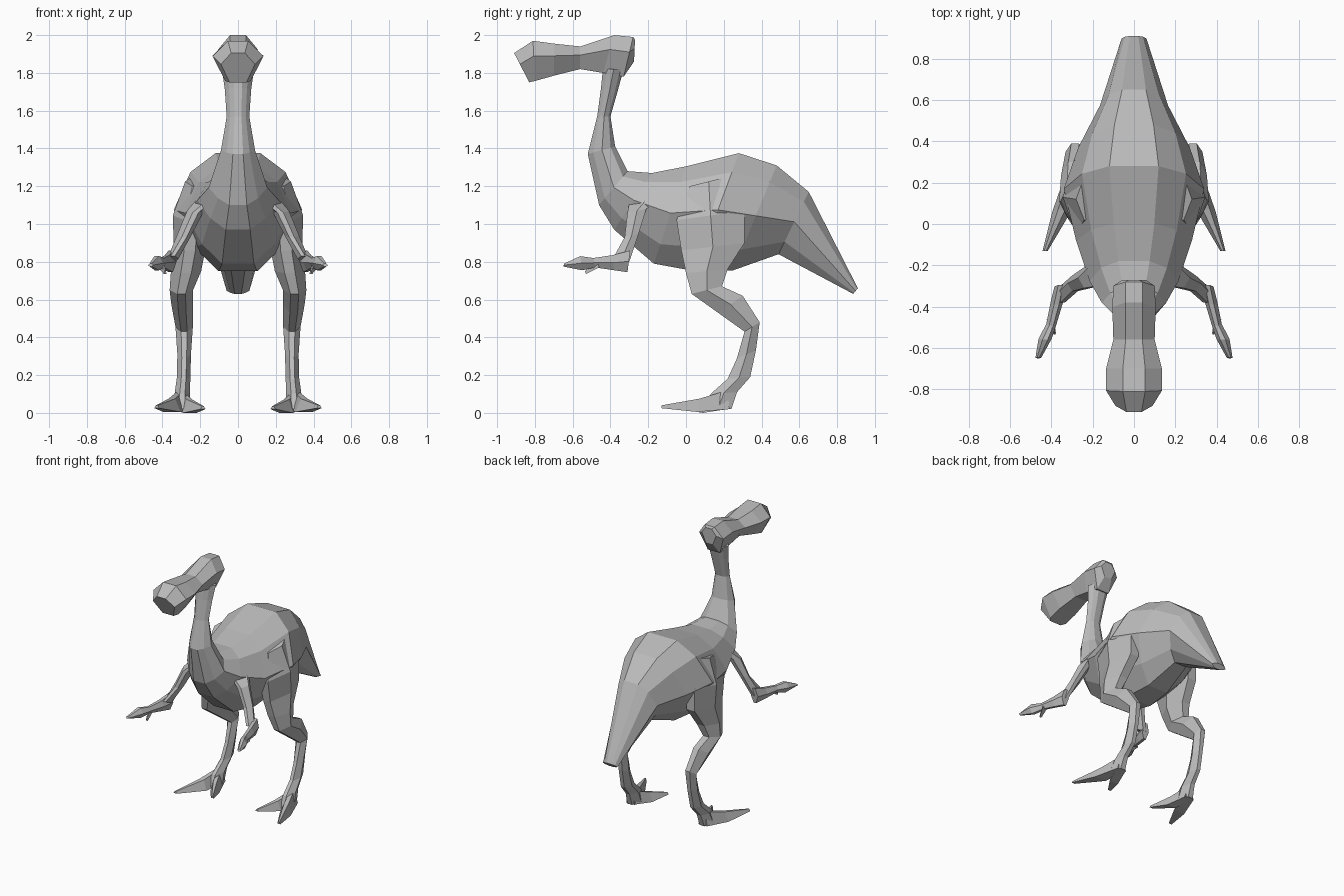
import bpy, bmesh

skin = bpy.data.materials.new("grey_skin")
skin.diffuse_color = (0.5, 0.5, 0.5, 1)

# Half cross-sections: (fraction from lower/front point to upper/back point, width factor)
BODY = [(0, .3), (.2, .68), (.52, 1), (.84, .74), (1, .35)]
HEAD = [(0, .5), (.62, 1), (1, .4)]
LIMB = [(0, .35), (.5, 1), (1, .4)]
CLAW = [(0, .9), (1, .35)]


def loft(name, rings, profile, side=1):
    """Skin rings of (y, z lower/front, y, z upper/back, x centre, half width)."""
    bm = bmesh.new()
    loops = []
    for y0, z0, y1, z1, xc, w in rings:
        pts = [(xc + w * f, t) for t, f in profile]
        pts += [(xc - w * f, t) for t, f in reversed(profile)]
        loops.append([bm.verts.new((side * x, y0 + (y1 - y0) * t, z0 + (z1 - z0) * t))
                      for x, t in pts])
    n = len(loops[0])
    for a, b in zip(loops, loops[1:]):
        for i in range(n):
            j = (i + 1) % n
            bm.faces.new((a[i], a[j], b[j], b[i]))
    bm.faces.new(loops[0])
    bm.faces.new(loops[-1])
    bmesh.ops.recalc_face_normals(bm, faces=bm.faces)
    mesh = bpy.data.meshes.new(name)
    bm.to_mesh(mesh)
    bm.free()
    mesh.materials.append(skin)
    obj = bpy.data.objects.new(name, mesh)
    bpy.context.collection.objects.link(obj)
    return obj


# Neck, torso and tail in one skin
loft("neck_body_tail", [
    (-.44, 1.82, -.33, 1.82, 0, .085),
    (-.45, 1.72, -.36, 1.71, 0, .07),
    (-.47, 1.57, -.40, 1.57, 0, .06),
    (-.52, 1.37, -.375, 1.41, 0, .09),
    (-.46, 1.10, -.31, 1.28, 0, .155),
    (-.38, .97, -.18, 1.27, 0, .215),
    (-.17, .79, .00, 1.305, 0, .28),
    (.05, .75, .28, 1.375, 0, .34),
    (.25, .755, .48, 1.31, 0, .27),
    (.49, .84, .65, 1.17, 0, .165),
    (.885, .63, .91, .66, 0, .06),
], BODY)

# Head with a broad snout
loft("head", [
    (-.83, 1.75, -.91, 1.905, 0, .09),
    (-.80, 1.757, -.81, 1.97, 0, .135),
    (-.70, 1.785, -.70, 1.955, 0, .135),
    (-.56, 1.82, -.56, 1.94, 0, .10),
    (-.44, 1.80, -.38, 2.0, 0, .105),
    (-.33, 1.78, -.28, 1.99, 0, .10),
    (-.275, 1.86, -.27, 1.975, 0, .06),
], HEAD)

for label, s in (("left", 1), ("right", -1)):
    # Leg: thigh, shin and ankle
    loft(label + "_leg", [
        (.02, 1.20, .22, 1.25, .22, .06),
        (-.05, 1.02, .31, 1.07, .25, .095),
        (-.025, .86, .31, .90, .255, .085),
        (.00, .74, .22, .76, .275, .08),
        (.03, .63, .19, .67, .30, .062),
        (.17, .53, .30, .62, .295, .058),
        (.31, .43, .39, .48, .285, .046),
        (.27, .29, .37, .33, .285, .036),
        (.22, .18, .34, .19, .288, .036),
        (.13, .10, .27, .11, .295, .04),
        (.10, .02, .24, .02, .30, .05),
    ], LIMB, s)
    # Two splayed toes
    loft(label + "_outer_toe", [
        (.23, .02, .22, .12, .30, .04),
        (.06, .005, .07, .075, .35, .05),
        (-.13, .025, -.13, .04, .43, .014),
    ], CLAW, s)
    loft(label + "_inner_toe", [
        (.22, .02, .21, .11, .30, .04),
        (.09, .0, .09, .07, .255, .04),
        (-.04, .02, -.04, .035, .185, .014),
    ], CLAW, s)
    # Upper arm from the shoulder
    loft(label + "_upper_arm", [
        (-.30, 1.11, -.11, 1.16, .165, .05),
        (-.31, 1.06, -.21, 1.08, .225, .045),
        (-.325, .93, -.25, .95, .285, .038),
        (-.38, .83, -.30, .80, .345, .03),
    ], LIMB, s)
    # Forearm with pointed hand
    loft(label + "_forearm", [
        (-.31, .745, -.295, .86, .355, .03),
        (-.38, .755, -.39, .835, .375, .03),
        (-.48, .77, -.49, .82, .40, .025),
        (-.55, .755, -.56, .83, .43, .032),
        (-.65, .775, -.645, .79, .463, .014),
    ], LIMB, s)
    # Thumb
    loft(label + "_thumb", [
        (-.46, .77, -.47, .81, .405, .02),
        (-.53, .735, -.535, .75, .385, .008),
    ], CLAW, s)
